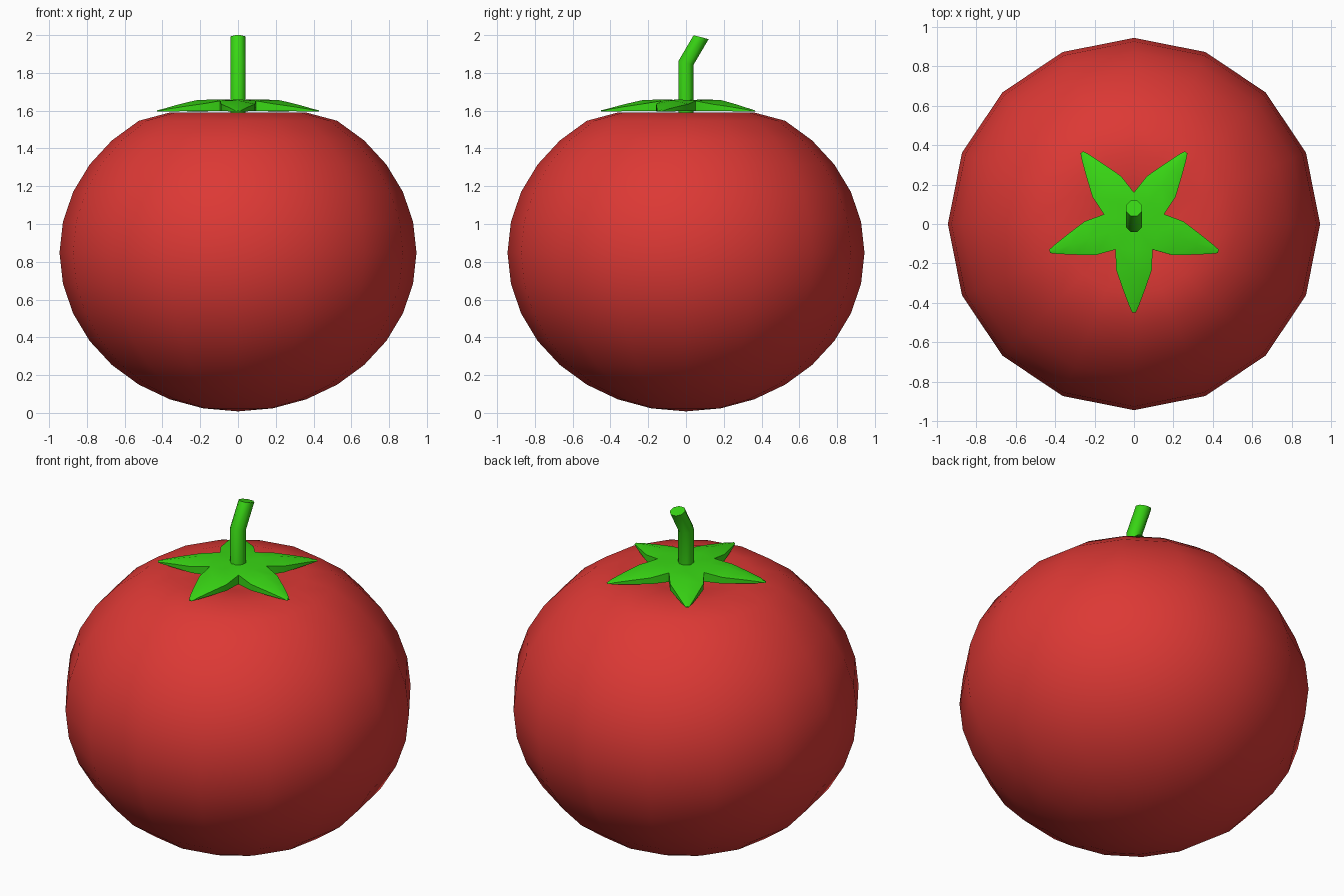
import bpy, bmesh, math
from mathutils import Vector

if "Cube" in bpy.data.objects:
    bpy.data.objects.remove(bpy.data.objects["Cube"])


def material(name, rgb):
    m = bpy.data.materials.new(name)
    m.diffuse_color = (*rgb, 1)
    m.use_nodes = True
    m.node_tree.nodes["Principled BSDF"].inputs["Base Color"].default_value = m.diffuse_color
    return m


def finish(bm, name, mat, angle):
    bmesh.ops.recalc_face_normals(bm, faces=bm.faces)
    me = bpy.data.meshes.new(name)
    bm.to_mesh(me)
    bm.free()
    ob = bpy.data.objects.new(name, me)
    bpy.context.collection.objects.link(ob)
    me.materials.append(mat)
    bpy.ops.object.select_all(action='DESELECT')
    bpy.context.view_layer.objects.active = ob
    ob.select_set(True)
    bpy.ops.object.shade_smooth_by_angle(angle=math.radians(angle))
    return ob


red = material("tomato_red", (0.72, 0.04, 0.035))
green = material("leaf_green", (0.04, 0.68, 0.007))

# Fruit: squashed sphere with a dented top
R, H, CZ = 0.945, 0.84, 0.848
bm = bmesh.new()
bmesh.ops.create_uvsphere(bm, u_segments=16, v_segments=16, radius=1)
for v in bm.verts:
    z = v.co.z
    v.co = Vector((v.co.x * R, v.co.y * R, CZ + z * H))
    if z > 0.99:
        v.co.z = 1.53
    elif z > 0.95:
        v.co.z = 1.57
    elif z > 0.9:
        v.co.z = 1.59
finish(bm, "fruit", red, 60)

# Calyx: five thick tapering leaves meeting at the centre
# stations: distance out, half width, ridge z, edge z, underside z
stations = [(0.13, 0.094, 1.66, 1.652, 1.598),
            (0.235, 0.09, 1.655, 1.635, 1.598),
            (0.335, 0.055, 1.632, 1.62, 1.597),
            (0.415, 0.025, 1.61, 1.606, 1.596),
            (0.45, 0.009, 1.602, 1.601, 1.595)]
bm = bmesh.new()
top_c = bm.verts.new((0, 0, 1.655))
low_c = bm.verts.new((0, 0, 1.598))
for i in range(5):
    a = -math.pi / 2 + i * math.tau / 5
    d = Vector((math.cos(a), math.sin(a), 0))
    s = Vector((-d.y, d.x, 0))

    def pt(r, w, z):
        return bm.verts.new(d * r + s * w + Vector((0, 0, z)))

    rows = [[pt(r, -w, ez), pt(r, 0, rz), pt(r, w, ez),
             pt(r, w, bz), pt(r, 0, bz), pt(r, -w, bz)]
            for r, w, rz, ez, bz in stations]
    for p, q in zip(rows, rows[1:]):
        for k in range(6):
            n = (k + 1) % 6
            bm.faces.new((p[k], p[n], q[n], q[k]))
    bm.faces.new(rows[-1])
    b = rows[0]
    for tri in ((top_c, b[0], b[1]), (top_c, b[1], b[2]),
                (low_c, b[3], b[4]), (low_c, b[4], b[5])):
        bm.faces.new(tri)
bmesh.ops.remove_doubles(bm, verts=bm.verts, dist=0.006)
finish(bm, "calyx", green, 40)

# Stem: eight-sided, bent toward the back
bm = bmesh.new()
rings = []
for y, z, tilt in ((0, 1.52, 0), (0, 1.853, 0.26), (0.08, 1.989, 0.26)):
    ring = []
    for k in range(8):
        a = (k + 0.5) * math.tau / 8
        x, dy = 0.043 * math.cos(a), 0.043 * math.sin(a)
        ring.append(bm.verts.new((x, y + dy, z - dy * tilt)))
    rings.append(ring)
for p, q in zip(rings, rings[1:]):
    for k in range(8):
        n = (k + 1) % 8
        bm.faces.new((p[k], p[n], q[n], q[k]))
bm.faces.new(rings[0])
bm.faces.new(rings[-1])
finish(bm, "stem", green, 50)
